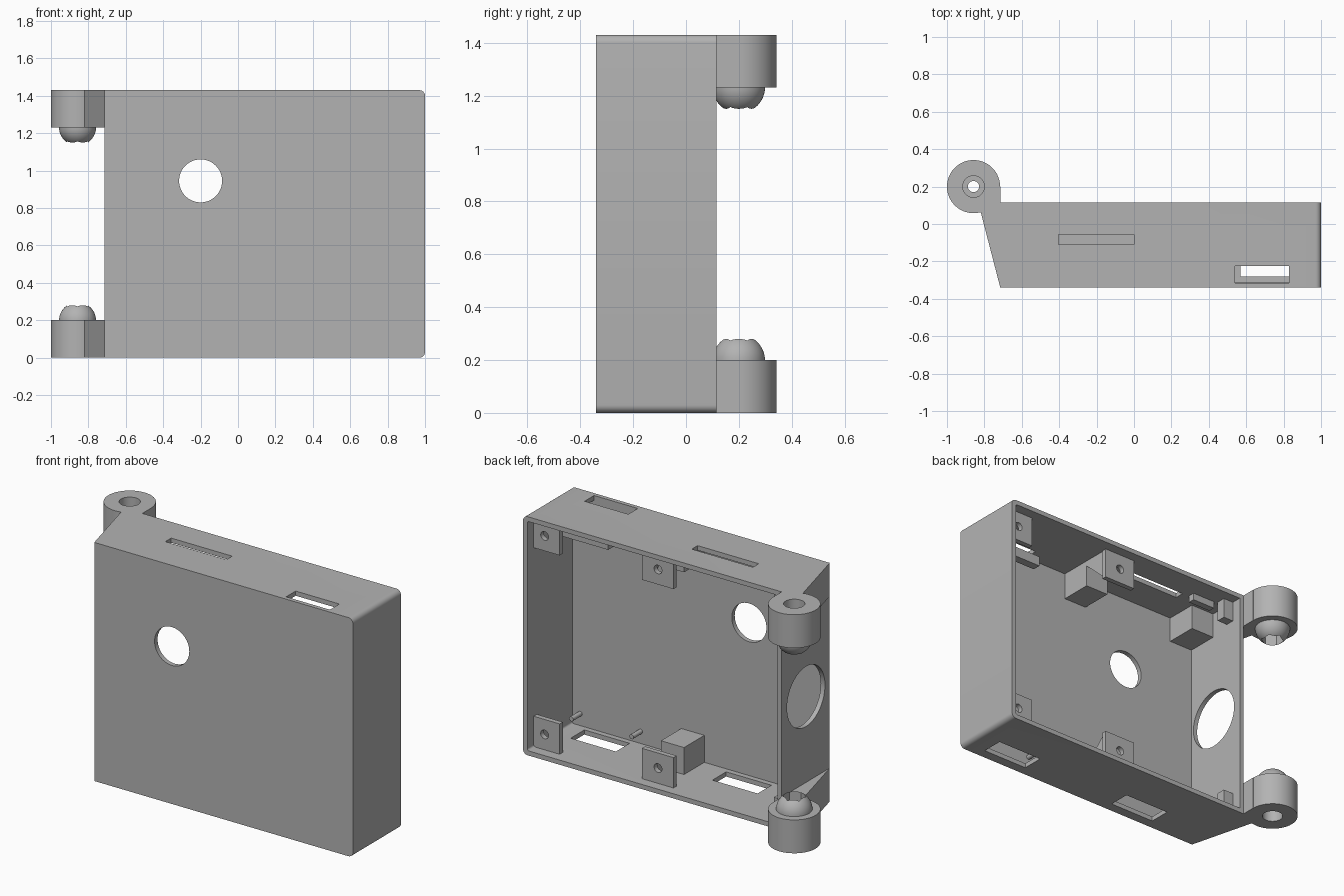
import bpy, bmesh, math
from mathutils import Matrix, Vector

if "Cube" in bpy.data.objects:
    bpy.data.objects.remove(bpy.data.objects["Cube"])

grey = bpy.data.materials.new("warm_grey_plastic")
grey.diffuse_color = (0.45, 0.45, 0.45, 1)
grey.use_nodes = True
grey.node_tree.nodes["Principled BSDF"].inputs["Base Color"].default_value = grey.diffuse_color

L, R, F, B, H, T = -0.715, 1.0, -0.34, 0.115, 1.43, 0.028   # case extents, wall
HX, HY = -0.858, 0.2                                         # hinge axis


def finish(name, bm):
    me = bpy.data.meshes.new(name)
    bmesh.ops.recalc_face_normals(bm, faces=bm.faces)
    bm.to_mesh(me)
    bm.free()
    me.materials.append(grey)
    ob = bpy.data.objects.new(name, me)
    bpy.context.collection.objects.link(ob)
    return ob


def box(name, x, y, z):
    bm = bmesh.new()
    bmesh.ops.create_cube(bm, size=1)
    for v in bm.verts:
        v.co = Vector((x[0] + (v.co.x + .5) * (x[1] - x[0]),
                       y[0] + (v.co.y + .5) * (y[1] - y[0]),
                       z[0] + (v.co.z + .5) * (z[1] - z[0])))
    return finish(name, bm)


def cyl(name, centre, r, depth, axis="Z", n=48):
    bm = bmesh.new()
    bmesh.ops.create_cone(bm, cap_ends=True, segments=n, radius1=r, radius2=r, depth=depth)
    rot = {"X": Matrix.Rotation(math.pi / 2, 4, "Y"),
           "Y": Matrix.Rotation(math.pi / 2, 4, "X"), "Z": Matrix()}[axis]
    bmesh.ops.transform(bm, matrix=Matrix.Translation(centre) @ rot, verts=bm.verts)
    return finish(name, bm)


def prism(name, pts, a, b, axis="Z"):
    """Extrude an outline from a to b; axis X takes (y, z) points, Z takes (x, y)."""
    bm = bmesh.new()
    put = (lambda p, t: (t, p[0], p[1])) if axis == "X" else (lambda p, t: (p[0], p[1], t))
    lo = [bm.verts.new(put(p, a)) for p in pts]
    hi = [bm.verts.new(put(p, b)) for p in pts]
    bm.faces.new(lo)
    bm.faces.new(hi)
    for i in range(len(pts)):
        j = (i + 1) % len(pts)
        bm.faces.new((lo[i], lo[j], hi[j], hi[i]))
    return finish(name, bm)


def boolean(ob, others, op="DIFFERENCE"):
    for o in others:
        m = ob.modifiers.new("cut", "BOOLEAN")
        m.operation, m.solver, m.object = op, "EXACT", o
    bpy.context.view_layer.update()
    dg = bpy.context.evaluated_depsgraph_get()
    me = bpy.data.meshes.new_from_object(ob.evaluated_get(dg))
    ob.modifiers.clear()
    ob.data = me
    for o in others:
        bpy.data.objects.remove(o)


def smooth(ob):
    bpy.ops.object.select_all(action="DESELECT")
    ob.select_set(True)
    bpy.context.view_layer.objects.active = ob
    bpy.ops.object.shade_smooth_by_angle(angle=math.radians(35))


def rounded(x0, x1, z0, z1, r):
    """Side profile (x, z) with rounded right-hand corners."""
    pts = [(x0, z1), (x0, z0)]
    for cz, a0 in ((z0 + r, -90), (z1 - r, 0)):
        for i in range(7):
            a = math.radians(a0 + 15 * i)
            pts.append((x1 - r + r * math.cos(a), cz + r * math.sin(a)))
    return pts


def shell(name, pts, y0, y1):
    ob = prism(name, pts, 0, 1)
    for v in ob.data.vertices:                      # turn the profile upright
        x, z, t = v.co
        v.co = (x, y0 + t * (y1 - y0), z)
    bm = bmesh.new()
    bm.from_mesh(ob.data)
    bmesh.ops.recalc_face_normals(bm, faces=bm.faces)
    bm.to_mesh(ob.data)
    bm.free()
    return ob


# open-backed case with round and slot openings
case = shell("case", rounded(L, R, 0, H, 0.03), F, B)
boolean(case, [
    shell("cavity", rounded(L + T, R - T, T, H - T, 0.012), F + T, B + 0.1),
    cyl("front_hole", (-0.2, F, 0.945), 0.115, 0.2, "Y"),
    cyl("side_hole", (L, -0.115, 0.715), 0.18, 0.2, "X"),
    box("top_slot_long", (-0.405, 0), (-0.11, -0.055), (H - .1, H + .1)),
    box("top_slot_short", (0.54, 0.83), (-0.315, -0.225), (H - .1, H + .1)),
    box("bottom_slot_right", (0.57, 0.87), (-0.28, -0.15), (-.1, .1)),
    box("bottom_slot_left", (-0.37, -0.07), (-0.28, -0.15), (-.1, .1)),
])
smooth(case)

for end in ("bottom", "top"):
    def zz(a, b):
        return (a, b) if end == "bottom" else (H - b, H - a)

    def zp(z):
        return z if end == "bottom" else H - z

    # hinge: arm, knuckle and domed pin joined, then bored out
    hinge = cyl(end + "_hinge", (HX, HY, zp(0.1)), 0.142, 0.2, n=64)
    bm = bmesh.new()
    bmesh.ops.create_uvsphere(bm, u_segments=48, v_segments=24, radius=0.099)
    bmesh.ops.translate(bm, vec=(HX, HY, zp(0.198)), verts=bm.verts)
    arm = [(L, F), (L, HY), (HX, HY), (-0.82, 0.065)]
    boolean(hinge, [finish("dome", bm), prism("arm", arm, *zz(0, 0.2))], "UNION")
    boolean(hinge, [
        cyl("through_bore", (HX, HY, zp(0.15)), 0.03, 0.6, n=32),
        cyl("counterbore", (HX, HY, zp(0)), 0.058, 0.16, n=32),
        cyl("hex_socket", (HX, HY, zp(0.25)), 0.064, 0.2, n=6),
    ])
    smooth(hinge)

    # screw tabs near the open back
    for side, x0, x1, hx in (("right", 0.80, R - T + .005, 0.90), ("middle", 0.045, 0.255, 0.148)):
        tab = box(f"{end}_{side}_screw_tab", (x0, x1), (0.024, 0.054), zz(T - .005, 0.21))
        boolean(tab, [cyl("screw_hole", (hx, 0.04, zp(0.12)), 0.026, 0.2, "Y", 24)])
    gusset = [(0.03, zp(0.2)), (0.03, zp(T)), (-0.12, zp(T)), (-0.12, zp(0.06))]
    prism(end + "_tab_gusset", gusset, 0.20, 0.25, "X")
    box(end + "_left_stop", (L + T - .005, -0.62), (0.0, 0.054), zz(T - .005, 0.15))

    # support block against the front wall
    box(end + "_middle_block", (0.097, 0.25), (F + T - .005, -0.12), zz(T - .005, 0.19))

# top left corner block, ceiling lug and switch bracket
box("top_left_block", (L + T - .005, -0.53), (F + T - .005, -0.12), (1.25, H - T + .005))
box("ceiling_lug", (-0.6, -0.45), (-0.05, -0.01), (1.36, H - T + .005))
box("bracket_bar", (0.6, R - T + .005), (-0.17, -0.12), (1.24, 1.30))
box("bracket_leg", (0.9, R - T + .005), (-0.17, -0.12), (1.29, H - T + .005))

# small locating pegs on the front wall
for i, x in enumerate((0.92, 0.52)):
    smooth(cyl(f"peg_{i + 1}", (x, F + T + 0.04, 0.1), 0.014, 0.09, "Y", 16))
